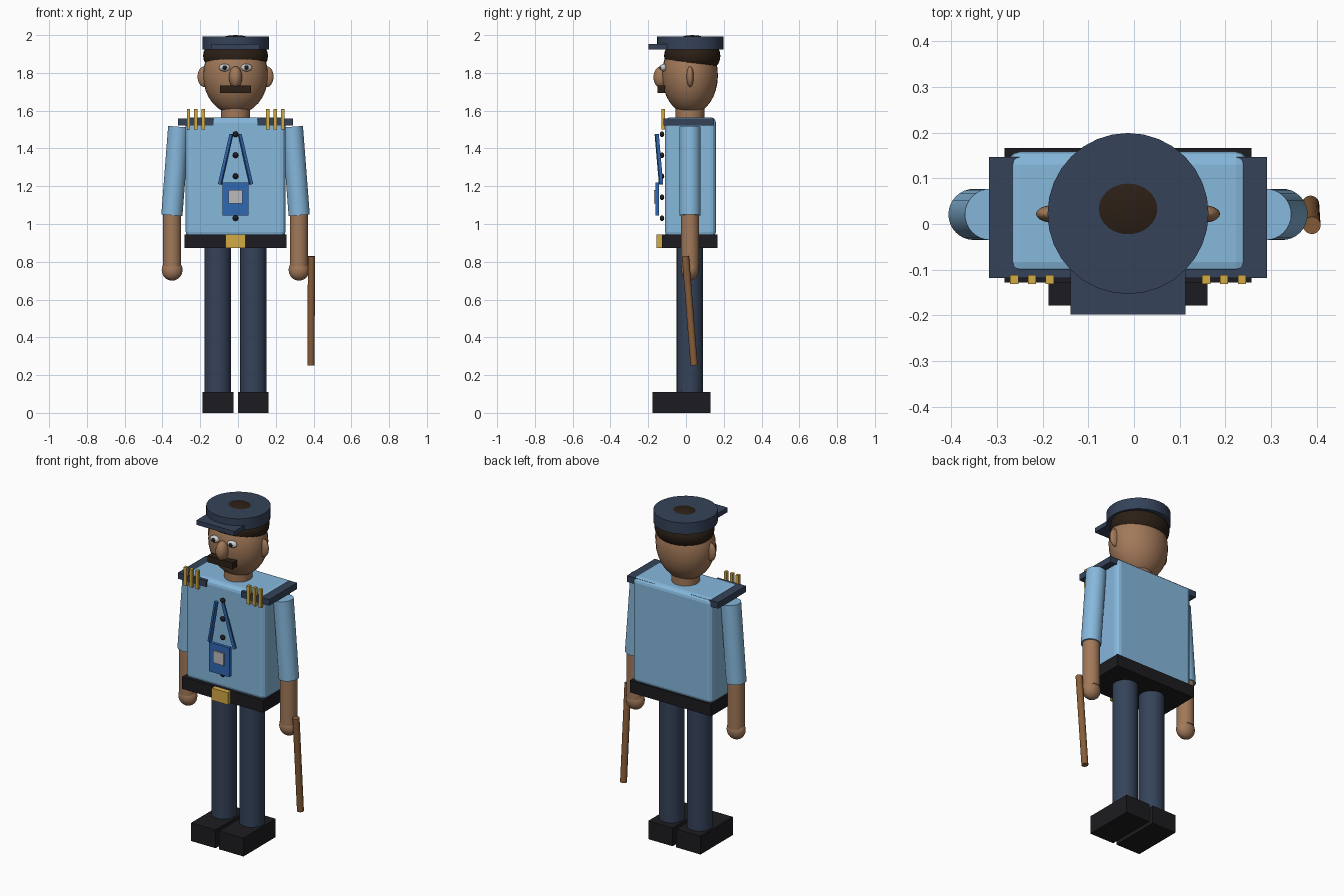
import bpy, math
from mathutils import Vector

if "Cube" in bpy.data.objects:
    bpy.data.objects.remove(bpy.data.objects["Cube"])

CX, CY = -0.013, 0.021   # body axis (the baton shifts the figure off centre)


def material(name, r, g, b):
    m = bpy.data.materials.new(name)
    m.diffuse_color = (r, g, b, 1)
    m.use_nodes = True
    m.node_tree.nodes["Principled BSDF"].inputs["Base Color"].default_value = m.diffuse_color
    return m


SKIN = material("skin", 0.36, 0.19, 0.10)
SHIRT = material("shirt_blue", 0.24, 0.48, 0.72)
NAVY = material("navy", 0.035, 0.055, 0.10)
BLACK = material("black", 0.012, 0.012, 0.015)
HAIR = material("hair", 0.025, 0.014, 0.008)
GOLD = material("gold", 0.65, 0.40, 0.06)
BLUE = material("badge_blue", 0.03, 0.14, 0.45)
GREY = material("photo_grey", 0.5, 0.5, 0.5)
WHITE = material("eye_white", 0.85, 0.85, 0.85)
WOOD = material("wood", 0.25, 0.11, 0.04)


def finish(name, mat, smooth=True):
    o = bpy.context.object
    o.name = name
    o.data.materials.append(mat)
    bpy.ops.object.transform_apply(location=False, rotation=False, scale=True)
    if smooth:
        bpy.ops.object.shade_smooth_by_angle(angle=math.radians(40))
    return o


# x is measured from the body axis; y and z are world coordinates
def box(name, mat, x, y, z, bevel=0):
    """Box from (min, max) ranges."""
    r = (x, y, z)
    bpy.ops.mesh.primitive_cube_add(size=1, location=[sum(a) / 2 for a in r])
    o = bpy.context.object
    o.location.x += CX
    o.scale = [a[1] - a[0] for a in r]
    o = finish(name, mat, False)
    if bevel:
        m = o.modifiers.new("bevel", 'BEVEL')
        m.width, m.segments = bevel, 3
    return o


def ball(name, mat, c, r):
    bpy.ops.mesh.primitive_uv_sphere_add(segments=32, ring_count=16, radius=1,
                                         location=(c[0] + CX, c[1], c[2]))
    bpy.context.object.scale = r
    return finish(name, mat)


def rod(name, mat, a, b, r):
    """Cylinder between two points."""
    a, b = Vector(a), Vector(b)
    d = b - a
    bpy.ops.mesh.primitive_cylinder_add(vertices=32, radius=r, depth=d.length,
                                        location=(a + b) / 2 + Vector((CX, 0, 0)))
    bpy.context.object.rotation_euler = d.to_track_quat('Z', 'Y').to_euler()
    return finish(name, mat)


def mx(s, a, b):
    """Range a..b mirrored to side s."""
    return tuple(sorted((s * a, s * b)))


# Torso, belt, neck
box("shirt", SHIRT, (-0.264, 0.264), (-0.111, 0.158), (0.93, 1.565), 0.028)
box("belt", BLACK, (-0.27, 0.27), (-0.128, 0.166), (0.872, 0.945))
box("belt_buckle", GOLD, (-0.054, 0.054), (-0.155, -0.12), (0.872, 0.945))
rod("neck", SKIN, (0, CY, 1.5), (0, CY, 1.66), 0.077)

# Head and face
ball("head", SKIN, (0, CY, 1.787), (0.172, 0.148, 0.207))
ball("hair", HAIR, (0, 0.033, 1.89), (0.172, 0.149, 0.11))
ball("nose", SKIN, (0, -0.13, 1.777), (0.035, 0.042, 0.058))
box("moustache", HAIR, (-0.083, 0.083), (-0.152, -0.11), (1.694, 1.734))

# Cap
rod("cap_crown", NAVY, (0, CY + 0.002, 1.923), (0, CY + 0.002, 1.992), 0.176)
box("cap_visor", NAVY, (-0.126, 0.126), (-0.198, -0.05), (1.925, 1.952))

for s, side in ((-1, "right"), (1, "left")):
    # Eyes and ears
    ball(f"{side}_eye", WHITE, (s * 0.058, -0.119, 1.828), (0.03, 0.018, 0.02))
    ball(f"{side}_pupil", BLACK, (s * 0.058, -0.134, 1.828), (0.012, 0.007, 0.012))
    ball(f"{side}_ear", SKIN, (s * 0.165, 0.022, 1.78), (0.036, 0.019, 0.055))
    # Shoulder boards with bars
    box(f"{side}_shoulder_board", NAVY, mx(s, 0.117, 0.304), (-0.118, 0.147), (1.522, 1.559))
    for i in range(3):
        x = 0.171 + 0.039 * i
        box(f"{side}_rank_bar_{i + 1}", GOLD, mx(s, x - 0.009, x + 0.009),
            (-0.131, -0.111), (1.5, 1.61))
    # Arms
    rod(f"{side}_sleeve", SHIRT, (s * 0.301, CY, 1.515), (s * 0.337, CY, 1.046), 0.056)
    rod(f"{side}_forearm", SKIN, (s * 0.336, CY, 1.08), (s * 0.336, CY, 0.775), 0.048)
    ball(f"{side}_hand", SKIN, (s * 0.336, CY, 0.757), (0.055, 0.046, 0.057))
    # Legs and shoes
    rod(f"{side}_leg", NAVY, (s * 0.094, CY, 0.08), (s * 0.094, CY, 0.9), 0.07)
    box(f"{side}_shoe", BLACK, mx(s, 0.012, 0.174), (-0.178, 0.129), (0, 0.11))
    # Lanyard straps
    a, b = Vector((s * 0.022, -0.155, 1.475)), Vector((s * 0.083, -0.132, 1.21))
    d = b - a
    strap = box(f"{side}_lanyard", BLUE, (-0.009, 0.009), (-0.008, 0.008),
                (-d.length / 2, d.length / 2))
    strap.location = (a + b) / 2 + Vector((CX, 0, 0))
    strap.rotation_euler = d.to_track_quat('Z', 'Y').to_euler()

# Shirt buttons
for i in range(5):
    ball(f"button_{i + 1}", BLACK, (0, -0.127, 1.475 - 0.111 * i), (0.015, 0.012, 0.015))

# Identity card
box("badge_card", BLUE, (-0.068, 0.068), (-0.161, -0.142), (1.045, 1.22))
box("badge_photo", GREY, (-0.036, 0.036), (-0.169, -0.155), (1.108, 1.18))

# Baton beside the left hand
rod("baton", WOOD, (0.402, -0.003, 0.83), (0.399, 0.043, 0.252), 0.019)
